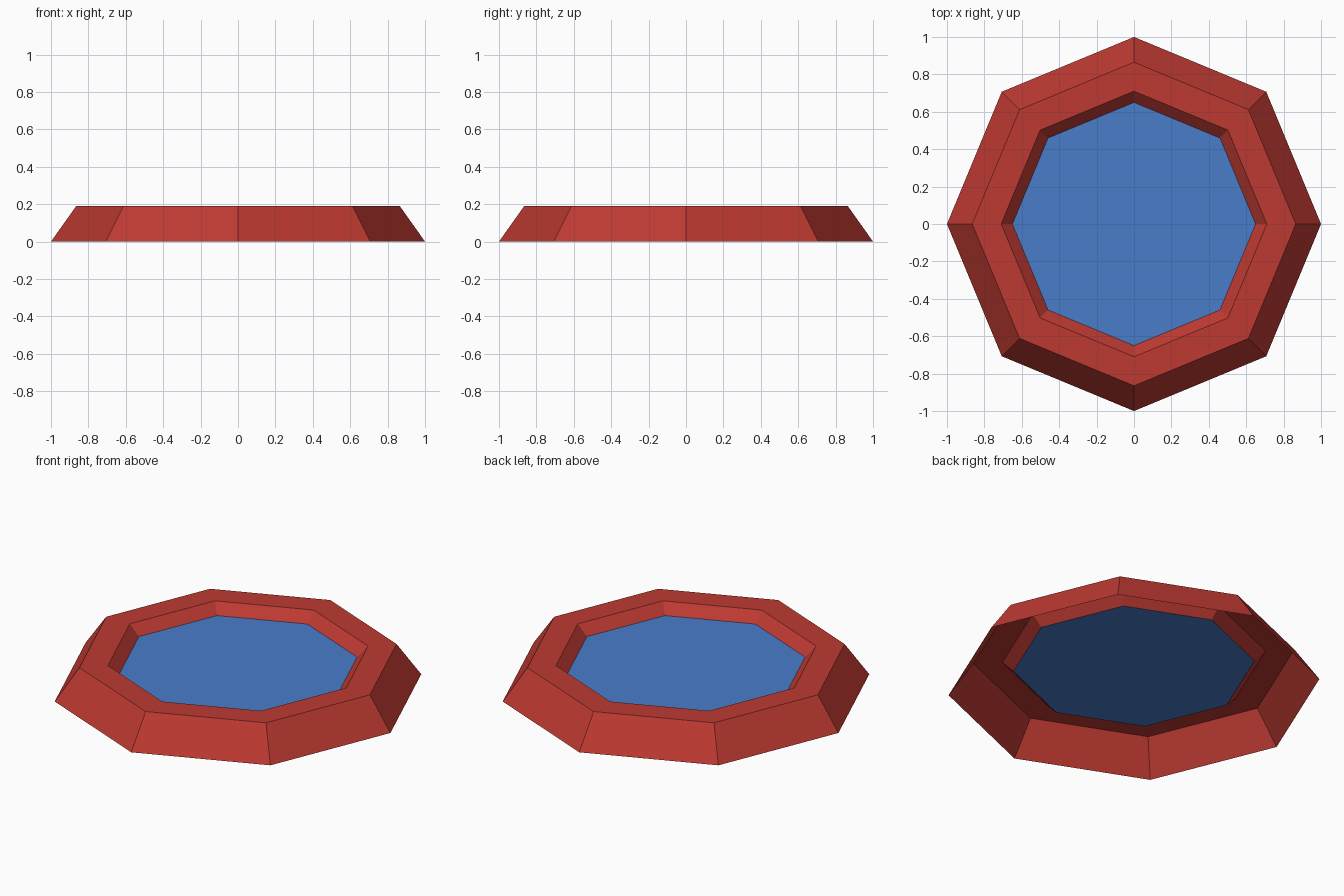
import bpy, math

if "Cube" in bpy.data.objects:
    bpy.data.objects.remove(bpy.data.objects["Cube"])

SIDES = 8
WATER_Z = 0.13


def material(name, rgb):
    mat = bpy.data.materials.new(name)
    mat.diffuse_color = (*rgb, 1.0)
    mat.use_nodes = True
    mat.node_tree.nodes["Principled BSDF"].inputs["Base Color"].default_value = mat.diffuse_color
    return mat


def ring(radius, z):
    return [(radius * math.cos(2 * math.pi * i / SIDES),
             radius * math.sin(2 * math.pi * i / SIDES), z) for i in range(SIDES)]


def add_object(name, verts, faces, mat):
    mesh = bpy.data.meshes.new(name)
    mesh.from_pydata(verts, [], faces)
    mesh.materials.append(mat)
    mesh.update()
    obj = bpy.data.objects.new(name, mesh)
    bpy.context.collection.objects.link(obj)
    return obj


red = material("brick red", (0.515, 0.042, 0.032))
blue = material("water blue", (0.067, 0.202, 0.591))

# Pool rim: open shell of outer slope, flat top and inner slope
profile = [(1.0, 0.0), (0.865, 0.19), (0.71, 0.19), (0.65, WATER_Z)]
verts = [v for r, z in profile for v in ring(r, z)]
faces = []
for k in range(len(profile) - 1):
    for i in range(SIDES):
        j = (i + 1) % SIDES
        a, b = k * SIDES, (k + 1) * SIDES
        faces.append((a + i, a + j, b + j, b + i))
add_object("pool_rim", verts, faces, red)

# Water surface: one flat octagon meeting the foot of the inner slope
add_object("water", ring(0.65, WATER_Z), [tuple(range(SIDES))], blue)
